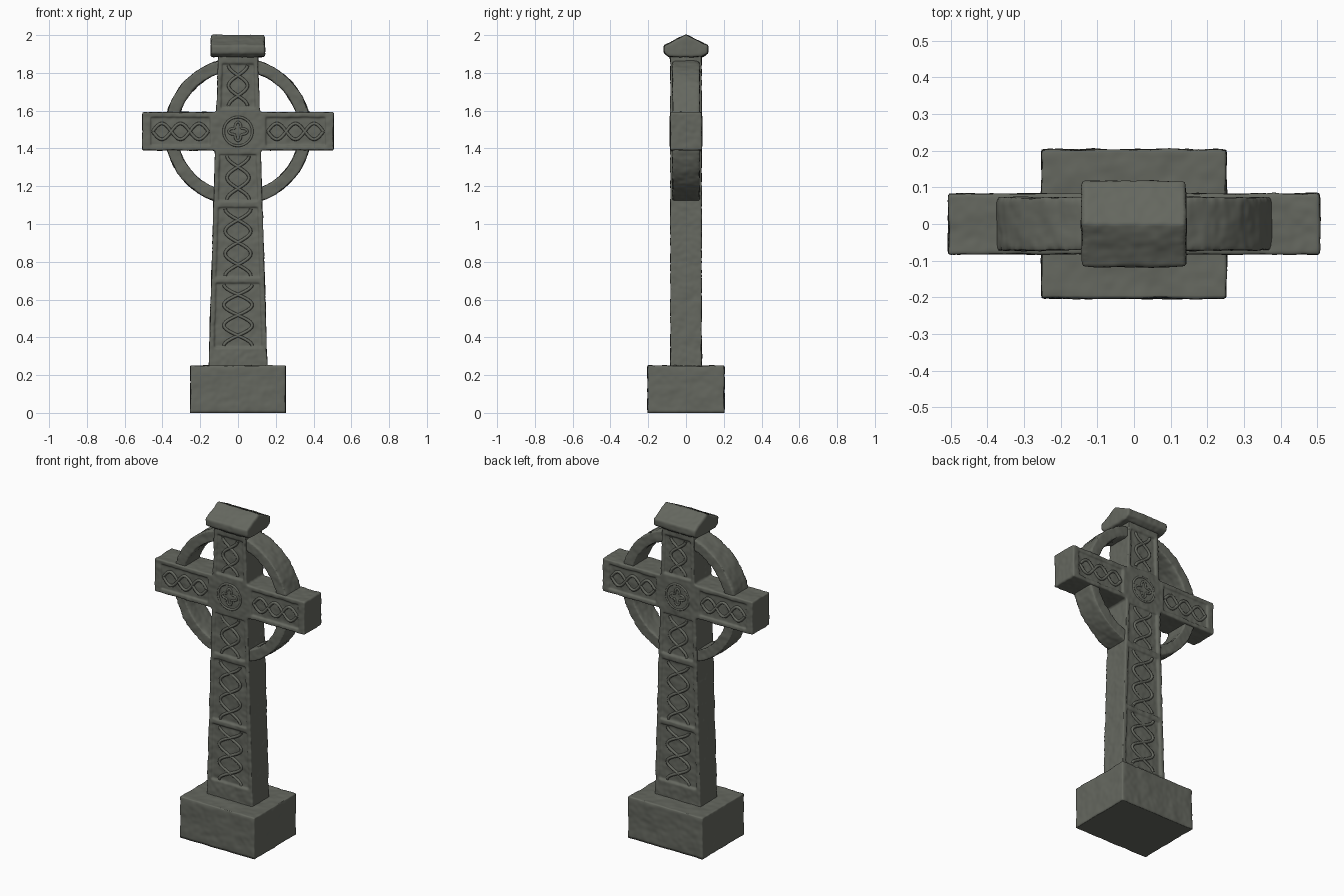
import bpy, bmesh, math
from mathutils import Vector, noise

if "Cube" in bpy.data.objects:
    bpy.data.objects.remove(bpy.data.objects["Cube"])

stone = bpy.data.materials.new("weathered_grey_stone")
stone.diffuse_color = (0.13, 0.137, 0.115, 1)
stone.use_nodes = True
stone.node_tree.nodes["Principled BSDF"].inputs["Base Color"].default_value = stone.diffuse_color


def plate(bm, pts, a, b, axis="y"):
    """Closed prism: outline in xz pushed along y, or outline in yz pushed along x."""
    def place(p, d):
        return (p[0], d, p[1]) if axis == "y" else (d, p[0], p[1])
    lo = [bm.verts.new(place(p, a)) for p in pts]
    hi = [bm.verts.new(place(p, b)) for p in pts]
    n = len(pts)
    faces = [bm.faces.new(lo), bm.faces.new(hi[::-1])]
    for i in range(n):
        j = (i + 1) % n
        faces.append(bm.faces.new((lo[i], hi[i], hi[j], lo[j])))
    bmesh.ops.recalc_face_normals(bm, faces=faces)


def rect(x0, x1, z0, z1):
    return [(x0, z0), (x1, z0), (x1, z1), (x0, z1)]


def bake(obj, name):
    """Replace an object by its evaluated mesh."""
    dg = bpy.context.evaluated_depsgraph_get()
    me = bpy.data.meshes.new_from_object(obj.evaluated_get(dg))
    bpy.data.objects.remove(obj)
    me.name = name
    me.materials.clear()
    me.materials.append(stone)
    for p in me.polygons:
        p.use_smooth = True
    new = bpy.data.objects.new(name, me)
    bpy.context.collection.objects.link(new)
    return new


def weathered(name, bm, voxel, rough, smooth=2):
    """Fuse the prisms, soften the edges and roughen the surface."""
    me = bpy.data.meshes.new(name + "_rough")
    bm.to_mesh(me)
    bm.free()
    obj = bpy.data.objects.new(name + "_rough", me)
    bpy.context.collection.objects.link(obj)
    mod = obj.modifiers.new("fuse", "REMESH")
    mod.mode = "VOXEL"
    mod.voxel_size = voxel
    mod = obj.modifiers.new("soften", "SMOOTH")
    mod.factor = 0.5
    mod.iterations = smooth
    obj = bake(obj, name)
    normals = [v.normal.copy() for v in obj.data.vertices]
    for v, nrm in zip(obj.data.vertices, normals):
        p = v.co.copy()
        v.co += nrm * rough * (noise.noise(p * 13) + 0.6 * noise.noise(p * 38))
        if p.z < 0.008:
            v.co.z = 0
    obj.data.update()
    return obj


def tubes(name, paths, radius):
    """Raised carved strands; each path is (points, closed)."""
    cu = bpy.data.curves.new(name + "_path", "CURVE")
    cu.dimensions = "3D"
    cu.bevel_depth = radius
    cu.bevel_resolution = 2
    for pts, closed in paths:
        sp = cu.splines.new("POLY")
        sp.points.add(len(pts) - 1)
        for q, p in zip(sp.points, pts):
            q.co = (*p, 1)
        sp.use_cyclic_u = closed
    obj = bpy.data.objects.new(name + "_path", cu)
    bpy.context.collection.objects.link(obj)
    return bake(obj, name)


def half_width(z):
    return 0.155 - (z - 0.25) * 0.05 / 1.65


CZ = 1.49             # height of the crossing
D, FLOOR = 0.083, 0.073   # face and recessed panel depth

# base block
bm = bmesh.new()
plate(bm, rect(-0.252, 0.252, 0, 0.25), -0.203, 0.203)
weathered("base_block", bm, 0.01, 0.004)

# cross: tapered shaft and arms, with raised borders round the panels
bm = bmesh.new()
z0, z1 = 0.23, 1.91
w0, w1 = half_width(z0), half_width(z1)
plate(bm, [(-w0, z0), (w0, z0), (w1, z1), (-w1, z1)], -FLOOR, FLOOR)
plate(bm, rect(-0.506, 0.506, 1.39, 1.592), -FLOOR, FLOOR)
for s in (-1, 1):
    a, b = sorted((s * 0.05, s * D))
    for m in (-1, 1):
        plate(bm, [(m * w0, z0), (m * w1, z1), (m * (w1 - 0.02), z1), (m * (w0 - 0.024), z0)], a, b)
        for x0, x1 in ((0.08, 0.145), (0.465, 0.506)):
            plate(bm, rect(*sorted((m * x0, m * x1)), 1.39, 1.592), a, b)
    for lo, hi in ((0.23, 0.345), (0.69, 0.715), (1.09, 1.12), (1.37, 1.61), (1.85, 1.91)):
        w = half_width(hi) - 0.005
        plate(bm, rect(-w, w, lo, hi), a, b)
    for lo, hi in ((1.39, 1.414), (1.567, 1.592)):
        plate(bm, rect(-0.506, 0.506, lo, hi), a, b)
weathered("cross", bm, 0.0062, 0.0035, 1)

# wheel ring behind the arms
bm = bmesh.new()
n = 96
rings = [[bm.verts.new((r * math.cos(2 * math.pi * i / n), y, CZ + r * math.sin(2 * math.pi * i / n)))
          for i in range(n)] for r, y in ((0.388, -0.072), (0.388, 0.072), (0.322, 0.072), (0.322, -0.072))]
for k in range(4):
    for i in range(n):
        j = (i + 1) % n
        bm.faces.new((rings[k][i], rings[k][j], rings[(k + 1) % 4][j], rings[(k + 1) % 4][i]))
bmesh.ops.recalc_face_normals(bm, faces=bm.faces)
weathered("wheel_ring", bm, 0.009, 0.004)

# gabled cap stone
bm = bmesh.new()
plate(bm, [(-0.09, 1.885), (0.09, 1.885), (0.118, 1.905), (0.118, 1.945),
           (0, 2.003), (-0.118, 1.945), (-0.118, 1.905)], -0.143, 0.143, "x")
weathered("cap_stone", bm, 0.008, 0.004)

# interlaced knots in the panels, front and back
for side, s in (("front", -1), ("back", 1)):
    y = s * (FLOOR + 0.001)
    paths = []
    for lo, hi, amp, eyes in ((1.625, 1.84, 0.05, 2), (1.13, 1.36, 0.058, 2),
                              (0.725, 1.08, 0.068, 3), (0.355, 0.68, 0.075, 3)):
        for m in (-1, 1):
            paths.append(([(m * amp * math.cos(math.pi * eyes * t / 36), y, lo + (hi - lo) * t / 36)
                           for t in range(37)], False))
    for arm in (-1, 1):
        for m in (-1, 1):
            paths.append(([(arm * (0.157 + 0.295 * t / 36), y,
                            CZ + m * 0.042 * math.sin(math.pi * 3 * t / 36))
                           for t in range(37)], False))
    tubes(side + "_knotwork", paths, 0.0085)

    # round boss with a four-lobed cross at the crossing
    paths = []
    for r, wave in ((0.076, 0), (0.037, 0.013)):
        loop = []
        for i in range(48):
            t = 2 * math.pi * i / 48
            q = r + wave * math.cos(4 * t)
            loop.append((q * math.cos(t), s * (D - 0.002), CZ + q * math.sin(t)))
        paths.append((loop, True))
    tubes(side + "_roundel", paths, 0.007)
